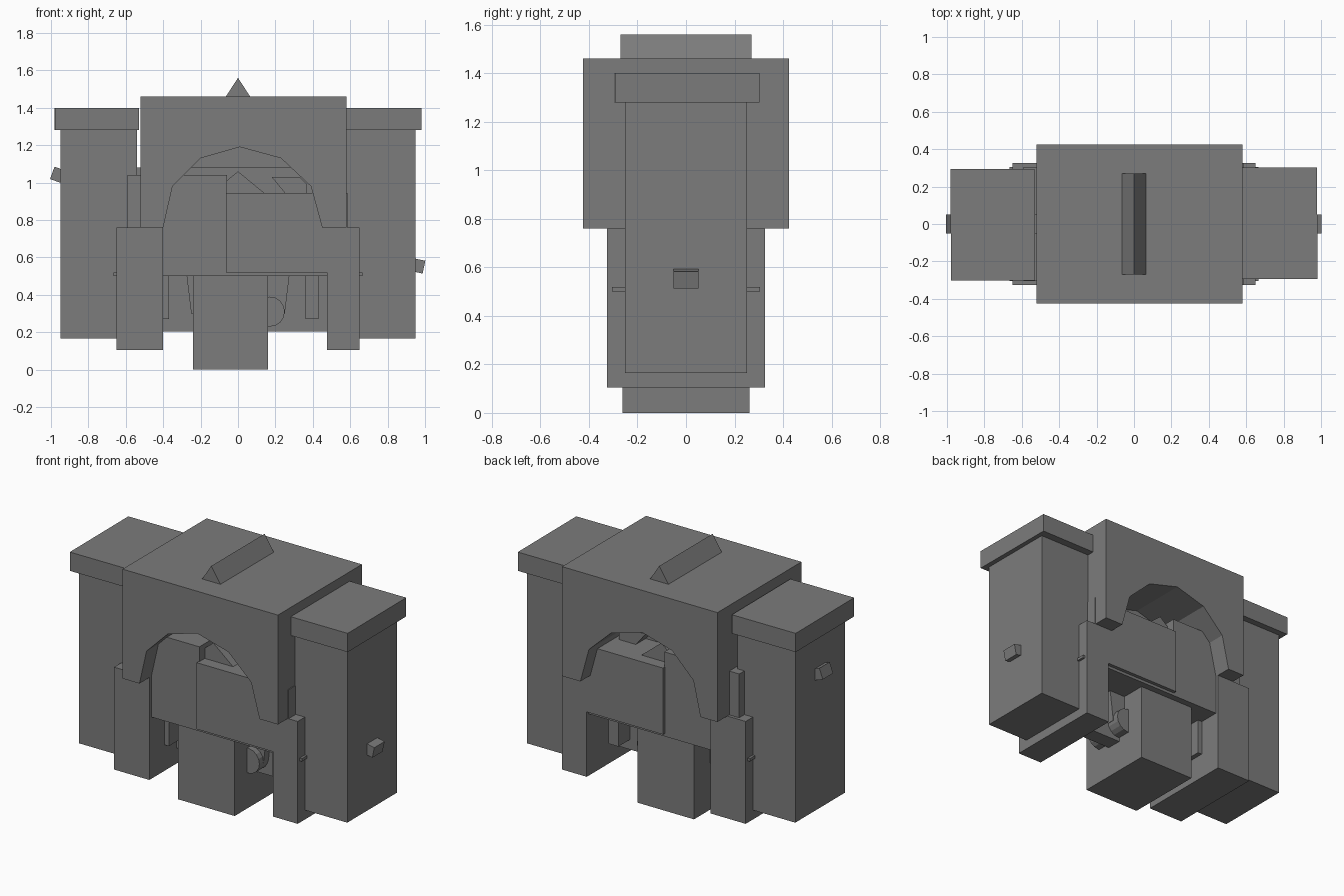
import bpy, bmesh, math
from mathutils import Matrix

if "Cube" in bpy.data.objects:
    bpy.data.objects.remove(bpy.data.objects["Cube"], do_unlink=True)

grey = bpy.data.materials.new("stone grey")
grey.use_nodes = True
colour = (0.2, 0.2, 0.2, 1)
grey.diffuse_color = colour
grey.node_tree.nodes["Principled BSDF"].inputs["Base Color"].default_value = colour


def prism(name, profile, y0, y1):
    """Extrude an x-z outline along y."""
    bm = bmesh.new()
    face = bm.faces.new([bm.verts.new((x, y0, z)) for x, z in profile])
    grown = bmesh.ops.extrude_face_region(bm, geom=[face])["geom"]
    moved = [v for v in grown if isinstance(v, bmesh.types.BMVert)]
    bmesh.ops.translate(bm, verts=moved, vec=(0, y1 - y0, 0))
    bmesh.ops.recalc_face_normals(bm, faces=bm.faces)
    mesh = bpy.data.meshes.new(name)
    bm.to_mesh(mesh)
    bm.free()
    mesh.materials.append(grey)
    obj = bpy.data.objects.new(name, mesh)
    bpy.context.collection.objects.link(obj)
    return obj


def block(name, x0, x1, half_depth, z0, z1):
    outline = [(x0, z0), (x1, z0), (x1, z1), (x0, z1)]
    return prism(name, outline, -half_depth, half_depth)


# Upper hood with an arch through its underside
arch = [(-0.40, 0.76), (-0.35, 0.98), (-0.20, 1.13), (0.01, 1.19),
        (0.23, 1.13), (0.39, 0.98), (0.45, 0.76)]
prism("arched_hood", [(-0.52, 0.76)] + arch + [(0.58, 0.76), (0.58, 1.46), (-0.52, 1.46)],
      -0.425, 0.425)
prism("roof_ridge", [(-0.065, 1.46), (0.065, 1.46), (0, 1.56)], -0.27, 0.27)

# Towers with overhanging caps
for side, label in ((-1, "right"), (1, "left")):
    inner, outer = sorted((side * 0.54, side * 0.95))
    block(label + "_tower", inner, outer, 0.252, 0.165, 1.28)
    inner, outer = sorted((side * 0.53, side * 0.98))
    cap = block(label + "_tower_cap", inner, outer, 0.298, 1.28, 1.40)
    cap.data.transform(Matrix.Rotation(math.radians(0.3), 4, "Z"))

# Tilted pegs on the outer tower walls
for label, x, z, tilt in (("right", -0.96, 1.04, 20), ("left", 0.96, 0.555, 12)):
    peg = block(label + "_peg", -0.035, 0.035, 0.052, -0.035, 0.035)
    peg.data.transform(Matrix.Translation((x, 0, z))
                       @ Matrix.Rotation(math.radians(tilt), 4, "Y"))

# Piers, facing blocks and central pillar
block("right_pier", -0.65, -0.40, 0.325, 0.105, 0.76)
block("left_pier", 0.475, 0.65, 0.325, 0.105, 0.76)
block("tall_facing_block", -0.59, -0.06, 0.305, 0.51, 1.04)
block("low_facing_block", -0.065, 0.585, 0.325, 0.52, 0.945)
block("central_pillar", -0.24, 0.16, 0.262, 0, 0.51)
block("floor_slab", -0.665, 0.665, 0.305, 0.50, 0.518)

# Inner wall and small structures beneath and inside the arch
block("inner_wall", -0.54, 0.56, 0.05, 0.205, 1.08)
block("arch_wall", -0.45, 0.50, 0.04, 0.9, 1.25)
prism("inner_gable", [(-0.14, 0.945), (0.14, 0.945), (0, 1.06)], -0.25, 0.25)
prism("inner_bracket", [(0.25, 0.945), (0.37, 0.945), (0.37, 0.99), (0.33, 1.03), (0.18, 1.03)],
      -0.15, 0.15)
prism("tapered_hanger", [(-0.25, 0.3), (0.25, 0.3), (0.275, 0.505), (-0.275, 0.505)], -0.1, 0.1)
block("right_hanging_post", -0.40, -0.37, 0.17, 0.27, 0.505)
block("left_hanging_post", 0.36, 0.43, 0.17, 0.27, 0.505)
ring = [(0.17 + 0.08 * math.cos(a * math.pi / 8), 0.31 + 0.08 * math.sin(a * math.pi / 8))
        for a in range(16)]
prism("round_hanger", ring, -0.14, 0.14)
